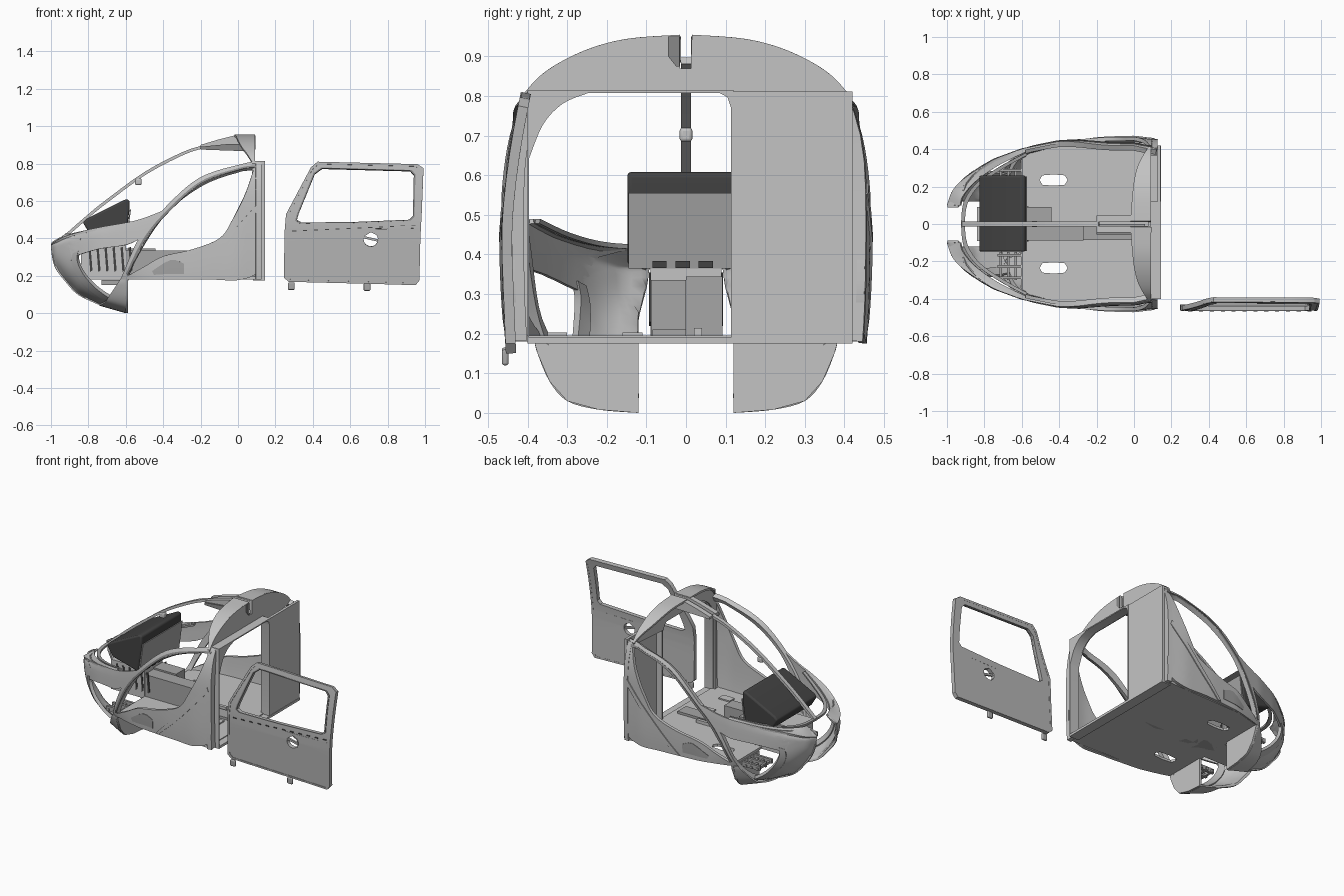
import bpy, bmesh, math
from mathutils import Vector

if "Cube" in bpy.data.objects:
    bpy.data.objects.remove(bpy.data.objects["Cube"])


def mat(name, v):
    m = bpy.data.materials.new(name)
    m.diffuse_color = (v, v, v, 1)
    m.use_nodes = True
    m.node_tree.nodes["Principled BSDF"].inputs["Base Color"].default_value = m.diffuse_color
    return m


BODY, DOOR = mat("light grey", 0.55), mat("door grey", 0.47)
PANEL, TRIM, DARK = mat("mid grey", 0.38), mat("trim grey", 0.25), mat("dark grey", 0.055)


def finish(name, bm, m, mirror=False, bevel=0):
    bmesh.ops.recalc_face_normals(bm, faces=bm.faces)
    me = bpy.data.meshes.new(name)
    bm.to_mesh(me)
    bm.free()
    ob = bpy.data.objects.new(name, me)
    bpy.context.collection.objects.link(ob)
    me.materials.append(m)
    for p in me.polygons:
        p.use_smooth = True
    me.set_sharp_from_angle(angle=math.radians(35))
    if bevel:
        b = ob.modifiers.new("bevel", 'BEVEL')
        b.width, b.segments = bevel, 3
    if mirror:
        mo = ob.modifiers.new("mirror", 'MIRROR')
        mo.use_axis = (False, True, False)
    return ob


def sub(pts, k, smooth=True, closed=False):
    """Subdivide a polyline, keeping its points."""
    P = [Vector(p) for p in pts]
    n, out = len(P), []
    for i in range(n if closed else n - 1):
        g = (lambda j: P[j % n]) if closed else (lambda j: P[max(0, min(n - 1, j))])
        a, b, c, d = g(i - 1), g(i), g(i + 1), g(i + 2)
        for s in range(k):
            t = s / k
            out.append(b.lerp(c, t) if not smooth else 0.5 * (
                2 * b + (c - a) * t + (2 * a - 5 * b + 4 * c - d) * t * t
                + (3 * b - a - 3 * c + d) * t ** 3))
    return out if closed else out + [P[-1]]


def loft(name, a, b, m, t=0.02, f=lambda p: p, rows=6, closed=False, mirror=True, ease=1):
    """Thick sheet between two edges with equal point counts, mapped by f."""
    bm = bmesh.new()
    grid = [[bm.verts.new(f(p.lerp(q, (r / rows) ** ease))) for p, q in zip(a, b)]
            for r in range(rows + 1)]
    n = len(a)
    for r in range(rows):
        for i in range(n if closed else n - 1):
            j = (i + 1) % n
            bm.faces.new((grid[r][i], grid[r][j], grid[r + 1][j], grid[r + 1][i]))
    bmesh.ops.recalc_face_normals(bm, faces=bm.faces)
    bm.normal_update()
    c = Vector((-0.2, 0, 0.4))
    s = 1 if sum((v.co - c).dot(v.normal) for v in bm.verts) > 0 else -1
    faces, rim = list(bm.faces), [e for e in bm.edges if e.is_boundary]
    back = {v: bm.verts.new(v.co - v.normal * t * s) for v in list(bm.verts)}
    for fc in faces:
        bm.faces.new([back[v] for v in reversed(fc.verts)])
    for e in rim:
        u, v = e.verts
        bm.faces.new((u, v, back[v], back[u]))
    return finish(name, bm, m, mirror)


def prism(name, pts, axis, lo, hi, m, mirror=False, bevel=0):
    """Extrude a 2D outline along x (pts are y,z) or y (pts are x,z) or z (x,y)."""
    bm = bmesh.new()
    mk = {'x': lambda p, h: (h, p[0], p[1]), 'y': lambda p, h: (p[0], h, p[1]),
          'z': lambda p, h: (p[0], p[1], h)}[axis]
    A = [bm.verts.new(mk(p, lo)) for p in pts]
    B = [bm.verts.new(mk(p, hi)) for p in pts]
    bm.faces.new(A)
    bm.faces.new(B[::-1])
    for i in range(len(pts)):
        j = (i + 1) % len(pts)
        bm.faces.new((A[i], A[j], B[j], B[i]))
    return finish(name, bm, m, mirror, bevel)


def box(name, x0, x1, y0, y1, z0, z1, m, mirror=False, bevel=0):
    return prism(name, [(x0, y0), (x1, y0), (x1, y1), (x0, y1)], 'z', z0, z1, m, mirror, bevel)


def lerp_table(tab, x):
    for (a, u), (b, v) in zip(tab, tab[1:]):
        if x <= b:
            return u + (v - u) * max(0, (x - a) / (b - a))
    return tab[-1][1]


# Hull: half width at (x, z) from plan, top and bottom outlines
PLAN = [(-1, .10), (-.98, .165), (-.94, .215), (-.9, .255), (-.82, .31), (-.75, .35),
        (-.6, .405), (-.4, .445), (-.2, .462), (0, .466), (.12, .452)]
TOP = [(-1, .37), (-.92, .425), (-.7, .6), (-.5, .75), (-.3, .86), (-.2, .89), (0, .955)]
BOT = [(-1, .35), (-.98, .25), (-.92, .165), (-.85, .095), (-.72, .035), (-.61, 0), (-.4, -.25), (.1, -.35)]
MID = [(-1, .36), (-.6, .42), (-.3, .48), (.1, .5)]


def hull(p):
    x, z = p
    mid = lerp_table(MID, x)
    end = lerp_table(TOP if z > mid else BOT, x)
    t = min(1, abs((z - mid) / (end - mid)))
    low = .1 + .032 * min(1, max(0, (.36 - z) / .12))
    return Vector((x, max(low, lerp_table(PLAN, x) * (1 - t ** 3) ** (1 / 3)), z))


def hull_strip(name, a, b, m, t=0.02, k=5, rows=5, ease=1, out=0):
    f = lambda p: hull(p) + Vector((0, out, 0))
    return loft(name, sub(a, k), sub(b, k), m, t, f, rows, ease=ease)


# Nose shell, chin window frame, window sill and deck
CHIN = [(-.84, .40), (-.86, .36), (-.885, .32), (-.89, .27), (-.86, .2), (-.79, .12), (-.69, .05)]
hull_strip("nose_shell", [(-.92, .42), (-.98, .39), (-1, .36), (-.98, .25), (-.92, .165),
                          (-.85, .095), (-.72, .035)], CHIN, BODY, .012, rows=9, ease=2)
hull_strip("chin_window_frame", CHIN[2:], [(x + .03, z + .012) for x, z in CHIN[2:]], DOOR, .02, rows=2, out=.003)
hull_strip("windscreen_sill", [(-.92, .42), (-.75, .458), (-.55, .495), (-.41, .545)],
           [(-.89, .30), (-.75, .342), (-.6, .365), (-.52, .40)], BODY, .012)
loft("nose_deck", sub([(-1, .1, .365), (-.97, .18, .39), (-.9, .25, .42), (-.75, .345, .456), (-.58, .405, .488)], 5),
     sub([(-.93, .1, .42), (-.915, .15, .425), (-.85, .225, .432), (-.73, .31, .455), (-.58, .385, .49)], 5), BODY, .012)
loft("windscreen_lower_seal", sub([(-.925, 0, .425), (-.91, .12, .425), (-.84, .22, .432), (-.72, .305, .455), (-.58, .38, .49)], 5),
     sub([(-.905, 0, .425), (-.89, .11, .425), (-.825, .208, .432), (-.705, .293, .455), (-.57, .368, .49)], 5), PANEL, .012, rows=2)

# Chin pods with flat rear bulkheads
chin = [(.12, 0), (.22, .008), (.3, .03), (.345, .08), (.375, .15), (.383, .18)]
prism("chin_bulkhead", chin + [(.12, .18)], 'x', -.605, -.588, BODY, True)
loft("chin_bottom", sub([(-.6, y, z) for y, z in chin], 4),
     sub([(-.74, .12, .04), (-.73, .2, .045), (-.71, .27, .06), (-.69, .31, .09), (-.65, .355, .15), (-.63, .37, .18)], 4), BODY, .01)

# Door arch and lower side panel
hull_strip("door_arch", [(-.69, .045), (-.62, .2), (-.53, .4), (-.41, .545), (-.21, .722), (.03, .8), (.12, .812)],
           [(-.615, .01), (-.592, .19), (-.475, .415), (-.345, .575), (-.18, .698), (0, .765), (.085, .775)], BODY, .03, 6, 4)
hull_strip("door_arch_seal", [(-.6, .21), (-.505, .4), (-.38, .55), (-.2, .705), (.01, .778), (.1, .79)],
           [(-.59, .205), (-.493, .395), (-.37, .542), (-.195, .695), (.01, .768), (.1, .78)], TRIM, .01, 6, 1, out=.004)
hull_strip("side_panel", [(-.59, .2), (-.5, .25), (-.4, .305), (-.25, .34), (-.1, .4), (-.03, .5), (.04, .64), (.085, .775)],
           [(-.61, .18), (-.5, .18), (-.35, .18), (-.15, .18), (.02, .18), (.12, .25), (.12, .5), (.12, .812)], BODY, .02)
hull_strip("side_panel_rib", [(-.27, .185), (-.1, .36), (.1, .58)], [(-.245, .185), (-.075, .347), (.11, .553)], BODY, .015, 5, 2, out=.006)
hull_strip("side_pocket", [(-.46, .225), (-.36, .285), (-.29, .265)], [(-.45, .205), (-.37, .21), (-.29, .21)], PANEL, .008, 3, 3, out=.003)
hull_strip("rear_post", [(.095, .18), (.095, .5), (.095, .8)], [(.125, .18), (.125, .5), (.125, .8)], BODY, .045, 5, 1, out=.002)

# Roof arch and rear frame with its opening
ROOF = [(.015, .955), (.14, .946), (.23, .925), (.31, .89), (.37, .85), (.415, .8)]
loft("roof", sub([(x, y, z) for x, (y, z) in zip((-.02, -.01, .0, .02, .05, .08), ROOF)], 5),
     sub([(.085, y, z) for y, z in ROOF], 5), BODY, .012)
arc = [tuple(p) for p in sub(ROOF, 3)]
CORNER = [tuple(p) for p in sub([(-.25, .815), (-.315, .788), (-.365, .735), (-.4, .65)], 4)]
prism("rear_frame", [(-y, z) for y, z in arc[::-1]] + [(-.015, .87), (.012, .87)] + arc
      + [(.41, .79), (.118, .77), (.11, .8), (.09, .815)] + CORNER + [(-.4, .18), (-.425, .18)],
      'x', .075, .09, BODY)
prism("opening_surround", [(-.4, .815), (.12, .815), (.12, .18), (.114, .18), (.114, .77), (.105, .797), (.085, .808)]
      + [(y + .004, z - .007) for y, z in CORNER] + [(-.396, .18), (-.4, .18)], 'x', .085, .145, BODY)
box("rear_wall", .125, .142, .118, .42, .178, .812, BODY)
box("rear_sill", .08, .145, -.4, .42, .175, .19, BODY)

# Windscreen centre strut, roof fairing, overhead box and small mirror
ST = [(-.92, .425), (-.8, .53), (-.7, .61), (-.5, .755), (-.3, .86), (-.19, .897)]
loft("windscreen_strut", sub([(x, -.013, z) for x, z in ST], 5), sub([(x, .013, z) for x, z in ST], 5),
     BODY, .016, rows=1, mirror=False)
prism("roof_fairing", [(-.2, .9), (-.2, .885), (.075, .89), (.075, .948), (-.02, .95), (-.1, .93)], 'y', .012, .045, BODY, True)
prism("overhead_box", [(-.2, .89), (-.2, .875), (.075, .865), (.075, .905), (-.05, .905)], 'y', -.055, -.016, TRIM)
prism("overhead_box_end", [(-.045, .95), (-.045, .9), (-.025, .875), (-.016, .875), (-.016, .95)], 'x', .089, .094, TRIM)
box("mirror", -.55, -.515, -.016, .016, .685, .72, BODY, bevel=.008)

# Floor with two hatch holes, tunnel and console
loft("floor", sub([(-.6, 0), (-.43, 0), (.1, 0), (.1, .235), (.1, .435), (-.43, .42), (-.6, .375), (-.6, .235)], 4, False, True),
     sub([(-.49, .21), (-.43, .205), (-.37, .21), (-.355, .235), (-.37, .26), (-.43, .265), (-.49, .26), (-.505, .235)], 4, False, True),
     BODY, .015, lambda p: Vector((p.x, p.y, .18)), 3, True)
box("centre_pedestal", -.84, -.6, -.09, .09, .18, .37, BODY)
box("console", -.6, -.27, -.088, 0, .18, .335, PANEL)
box("console_side", -.6, -.44, 0, .092, .18, .345, PANEL)
box("floor_tunnel", -.27, .06, -.085, 0, .18, .21, PANEL)
box("floor_lever", -.2, -.1, .02, .04, .195, .215, BODY)
for i, y in enumerate((-.325, -.135)):
    box("seat_rail_%d" % i, -.1, -.02, y - .025, y + .025, .193, .203, BODY)

# Footwell louvres and pedals
for i in range(6):
    x = -.8 + i * .043
    prism("louvre_%d" % i, [(x, .35), (x + .012, .355), (x + .022, .23), (x + .01, .22)], 'y', .088, .093, DARK, True)
for i, x in enumerate((-.72, -.68, -.64)):
    box("pedal_bar_%d" % i, x, x + .015, .15, .3, .15, .165, PANEL, True)
for i, y in enumerate((.16, .22, .28)):
    box("pedal_arm_%d" % i, -.73, -.6, y, y + .015, .15, .178, PANEL, True)

# Instrument panel: dark hood, lighter rear face, switches
prism("instrument_hood", [(-.83, .485), (-.81, .505), (-.6, .61), (-.58, .605), (-.58, .555), (-.605, .37), (-.79, .42)],
      'y', -.148, .26, DARK, bevel=.012)
prism("instrument_face", [(-.578, .555), (-.572, .555), (-.597, .365), (-.606, .365)], 'y', -.145, .255, PANEL)
for i, y in enumerate((-.067, -.008, .05)):
    box("panel_switch_%d" % i, -.605, -.59, y - .018, y + .018, .366, .383, DARK)


# Separate sliding door: curved panel with a window and a round handle hole
def door_map(p, out=0):
    bulge = max(0, (p.y - .45) / .36) ** 1.6
    return Vector((p.x, -(.462 + out - .048 * bulge - .01 * max(0, (.4 - p.y) / .25)), p.y))


WIN = [(.315, .50), (.325, .535), (.41, .745), (.45, .775), (.92, .762), (.94, .74), (.935, .52), (.915, .50), (.62, .488), (.34, .485)]
OUT = [(.25, .45), (.257, .53), (.39, .78), (.425, .81), (.96, .797), (.992, .775), (.982, .53), (.978, .455), (.62, .45), (.36, .45)]
loft("door_window_frame", sub(OUT, 4, False, True), sub(WIN, 4, False, True), DOOR, .022, door_map, 4, True, False)
LOW = [(.25, .45), (.71, .45), (.978, .455), (.975, .395), (.97, .175), (.95, .15), (.71, .157), (.27, .168), (.246, .19), (.248, .395)]
low = sub(LOW, 4, False, True)
ctr = Vector((.71, .395))
hole = [ctr + (p - ctr).normalized() * .038 for p in low]
loft("door_lower_panel", low, hole, DOOR, .022, door_map, 8, True, False)
rim = [ctr + (p - ctr) * 1.12 for p in hole]
loft("handle_ring", rim, hole, DOOR, .01, lambda p: door_map(p, .003), 1, True, False)
prism("door_handle", [(.672, .4), (.675, .412), (.75, .395), (.745, .383)], 'y', -.462, -.45, DOOR)


def inset(loop, c, s):
    c = Vector(c)
    return [c + (p - c) * s for p in sub(loop, 4, False, True)]


loft("door_window_seal", inset(WIN, (.64, .63), 1.03), inset(WIN, (.64, .63), 1.0), TRIM, .012,
     lambda p: door_map(p, .004), 1, True, False)
EDGE = OUT[:8] + LOW[3:9]
loft("door_edge_flange", inset(EDGE, (.63, .47), 1.0), inset(EDGE, (.63, .47), .965), DOOR, .026,
     lambda p: door_map(p, .003), 1, True, False)
for i in range(12):
    x = .29 + i * .058
    box("door_trim_clip_%d" % i, x, x + .022, -.467, -.458, .437 + i * .0028, .442 + i * .0028, DARK)
for i, (x, z) in enumerate(((.285, .125), (.69, .12))):
    box("door_roller_%d" % i, x - .018, x + .018, -.465, -.448, z, z + .04, PANEL, bevel=.006)
